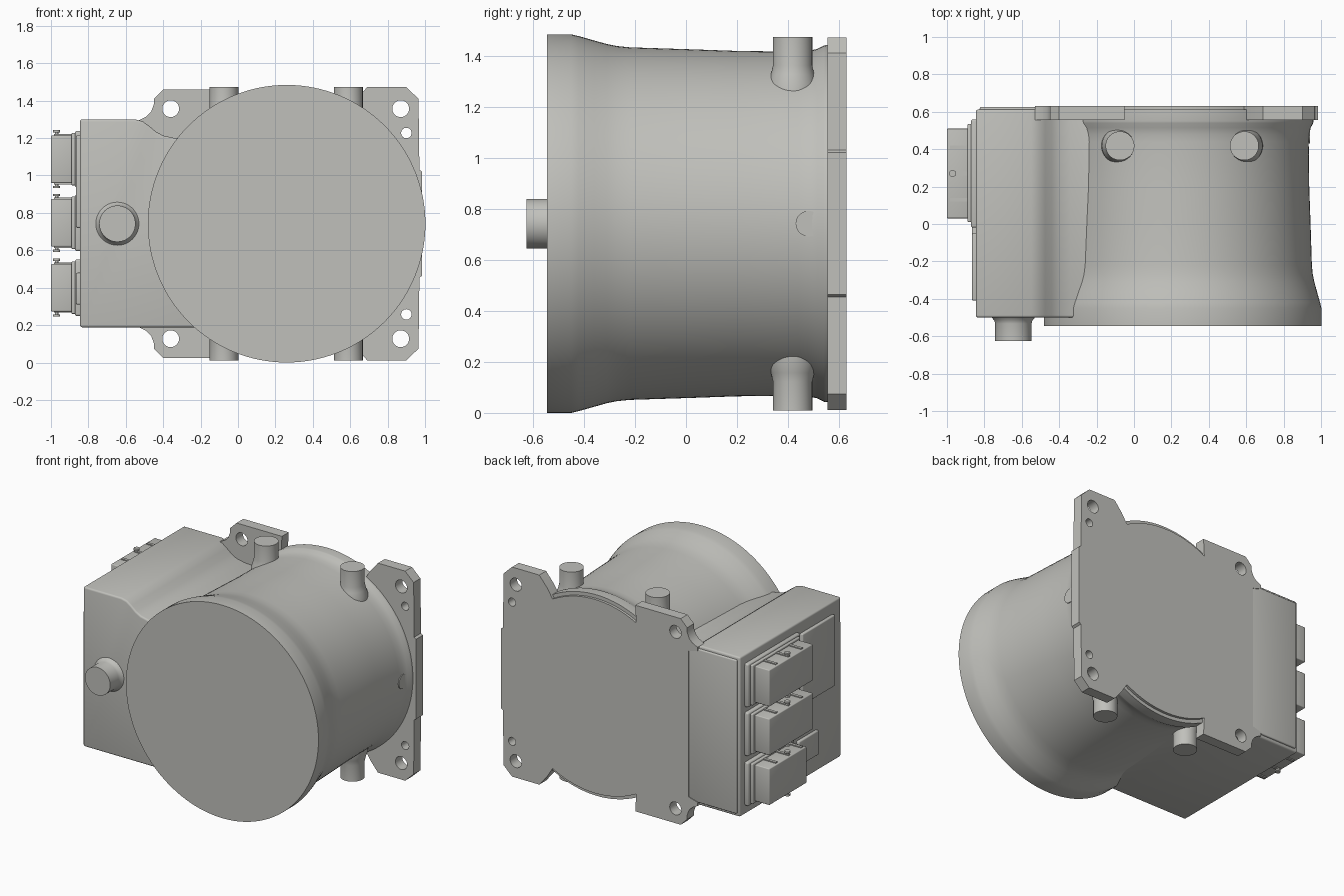
import bpy, bmesh, math
from mathutils import Matrix, Vector

if "Cube" in bpy.data.objects:
    bpy.data.objects.remove(bpy.data.objects["Cube"])

CX, CZ = 0.26, 0.742          # drum axis
grey = bpy.data.materials.new("warm_grey")
grey.diffuse_color = (0.53, 0.53, 0.50, 1)
grey.use_nodes = True
grey.node_tree.nodes["Principled BSDF"].inputs["Base Color"].default_value = grey.diffuse_color


def finish(ob, bevel=0, angle=35):
    """Material, optional rounded edges, smooth shading by angle."""
    ob.data.materials.clear()
    ob.data.materials.append(grey)
    bpy.ops.object.select_all(action='DESELECT')
    ob.select_set(True)
    bpy.context.view_layer.objects.active = ob
    if bevel:
        m = ob.modifiers.new("rounded_edges", 'BEVEL')
        m.width, m.segments = bevel, 3
        m.limit_method, m.angle_limit = 'ANGLE', math.radians(50)
        bpy.ops.object.modifier_apply(modifier=m.name)
    bpy.ops.object.shade_smooth_by_angle(angle=math.radians(angle))
    return ob


def from_bm(name, bm, bevel=0):
    bmesh.ops.recalc_face_normals(bm, faces=bm.faces[:])
    me = bpy.data.meshes.new(name)
    bm.to_mesh(me)
    bm.free()
    ob = bpy.data.objects.new(name, me)
    bpy.context.collection.objects.link(ob)
    return finish(ob, bevel)


def lathe(name, profile, origin, axis, seg=48):
    """Revolve (radius, height) points around an axis, closed at both ends."""
    bm = bmesh.new()
    rings = [[bm.verts.new((r * math.cos(2 * math.pi * i / seg),
                            r * math.sin(2 * math.pi * i / seg), h))
              for i in range(seg)] for r, h in profile]
    for a, b in zip(rings, rings[1:]):
        for i in range(seg):
            j = (i + 1) % seg
            bm.faces.new((a[i], a[j], b[j], b[i]))
    bm.faces.new(rings[0])
    bm.faces.new(rings[-1])
    rot = Vector((0, 0, 1)).rotation_difference(Vector(axis)).to_matrix().to_4x4()
    bm.transform(Matrix.Translation(origin) @ rot)
    return from_bm(name, bm)


def box(name, x, y, z, bevel=0):
    bm = bmesh.new()
    bmesh.ops.create_cube(bm, size=1)
    for v in bm.verts:
        v.co = [lo + (c + 0.5) * (hi - lo) for c, (lo, hi) in zip(v.co, (x, y, z))]
    return from_bm(name, bm, bevel)


def plate(name, outlines, y0, y1, bevel=0):
    """Filled outlines (first is the border, the rest are holes) in the xz plane."""
    cu = bpy.data.curves.new(name, 'CURVE')
    cu.dimensions, cu.fill_mode, cu.extrude = '2D', 'BOTH', (y1 - y0) / 2
    for pts in outlines:
        s = cu.splines.new('POLY')
        s.points.add(len(pts) - 1)
        for p, (x, z) in zip(s.points, pts):
            p.co = (x, z, 0, 1)
        s.use_cyclic_u = True
    ob = bpy.data.objects.new(name, cu)
    bpy.context.collection.objects.link(ob)
    dg = bpy.context.evaluated_depsgraph_get()
    me = bpy.data.meshes.new_from_object(ob.evaluated_get(dg))
    bpy.data.objects.remove(ob)
    bm = bmesh.new()
    bm.from_mesh(me)
    bmesh.ops.remove_doubles(bm, verts=bm.verts[:], dist=1e-5)
    bm.transform(Matrix.Translation((0, (y0 + y1) / 2, 0)) @ Matrix.Rotation(math.pi / 2, 4, 'X'))
    return from_bm(name, bm, bevel)


def arc(cx, cz, r, a0, a1, n):
    return [(cx + r * math.cos(math.radians(a0 + (a1 - a0) * i / n)),
             cz + r * math.sin(math.radians(a0 + (a1 - a0) * i / n))) for i in range(n + 1)]


# Flared drum body
lathe("drum_body", [(0.742, -0.545), (0.742, -0.45), (0.735, -0.42), (0.718, -0.36), (0.704, -0.31),
                    (0.696, -0.27), (0.691, -0.22), (0.684, 0.0), (0.677, 0.2), (0.674, 0.44),
                    (0.677, 0.48), (0.685, 0.515), (0.698, 0.54), (0.70, 0.55), (0.70, 0.612)],
      (CX, 0, CZ), (0, 1, 0), 128)

# Mounting flange with ears, arched edges and bolt holes
top = arc(CX, CZ, 0.675, 61, 118, 20)
half = [(0.985, 1.02), (0.97, 1.03), (0.965, 1.41), (0.90, 1.472), (0.69, 1.472), (0.63, 1.40)]
half += top + [(-0.05, 1.46), (-0.40, 1.46), (-0.45, 1.41), (-0.45, 1.38)]
half += [(-0.465, 1.34), (-0.49, 1.315), (-0.53, 1.295), (-0.53, 1.27), (-0.46, 1.25)]
border = half + [(x, 2 * CZ - z) for x, z in reversed(half)]
holes = []
for s in (-1, 1):
    for x, dz, r in ((-0.36, 0.615, 0.045), (0.87, 0.615, 0.045), (0.90, 0.485, 0.028)):
        holes.append(arc(x, CZ + s * dz, r, 0, 345, 23))
plate("mounting_flange", [border] + holes, 0.555, 0.63)

# Electronics housing blending into the drum
plate("side_housing", [[(-0.845, 0.188), (-0.24, 0.188), (-0.12, 0.17), (-0.03, 0.14), (0.1, 0.2),
                        (0.1, 1.19), (-0.25, 1.195), (-0.34, 1.20), (-0.40, 1.213), (-0.44, 1.235),
                        (-0.475, 1.265), (-0.51, 1.29), (-0.55, 1.30), (-0.845, 1.30)]],
      -0.50, 0.612, 0.022)
box("housing_back_cover", (-0.825, -0.45), (0.58, 0.625), (0.21, 1.28), 0.008)

# Front knob with a filleted foot
lathe("front_knob", [(0.125, -0.01), (0.112, 0.006), (0.102, 0.018), (0.097, 0.035), (0.097, 0.127)],
      (-0.645, -0.498, CZ), (0, -1, 0))

# Top and bottom pipe stubs
for label, s in (("top", 1), ("bottom", -1)):
    for side, x in (("left", -0.075), ("right", 0.59)):
        lathe(f"{label}_{side}_stub", [(0.10, 0.50), (0.097, 0.55), (0.085, 0.585), (0.077, 0.62), (0.077, 0.732)],
              (x, 0.418, CZ), (0, 0, s))

# Small plug on the right side of the drum
lathe("side_plug", [(0.05, 0), (0.05, 0.14)], (0.80, 0.48, CZ), (1, 0, 0))

# Three connectors on the left face
for n, (z, y0) in enumerate(((1.087, 0.03), (0.747, 0.03), (0.40, 0.10)), 1):
    box(f"connector_{n}_base", (-0.872, -0.83), (y0 - 0.05, 0.56), (z - 0.152, z + 0.152), 0.012)
    box(f"connector_{n}_collar", (-0.89, -0.86), (y0 - 0.02, 0.535), (z - 0.14, z + 0.14), 0.006)
    box(f"connector_{n}_block", (-1.0, -0.88), (y0, 0.51), (z - 0.127, z + 0.127), 0.006)
    for s in (-1, 1):
        tag = "upper" if s > 0 else "lower"
        lathe(f"connector_{n}_{tag}_screw", [(0.009, 0.10), (0.009, 0.143), (0.019, 0.143), (0.019, 0.155)],
              (-0.97, 0.27, z), (0, 0, s), 16)
        for k, y in enumerate((0.13, 0.27, 0.41), 1):
            zs = sorted((z + s * 0.12, z + s * 0.134))
            box(f"connector_{n}_{tag}_rib_{k}", (-0.985, -0.88), (y - 0.01, y + 0.01), zs)

# Raised pads on the left face
box("large_pad", (-0.866, -0.83), (-0.41, -0.05), (0.72, 1.215), 0.008)
box("small_pad", (-0.866, -0.83), (-0.23, -0.01), (0.31, 0.48), 0.008)
